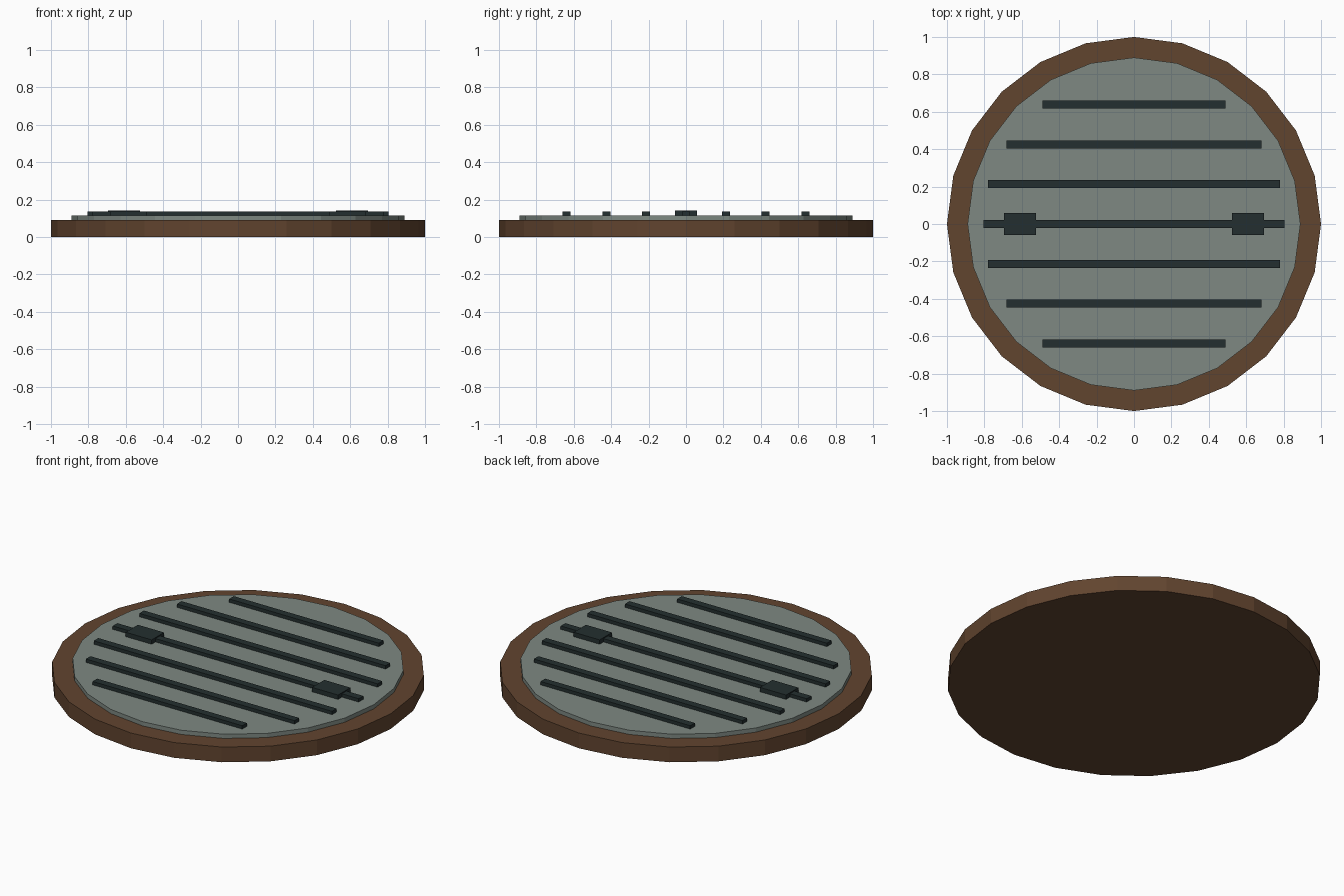
import bpy

cube = bpy.data.objects.get("Cube")
if cube:
    bpy.data.objects.remove(cube, do_unlink=True)


def material(name, rgb):
    mat = bpy.data.materials.new(name)
    mat.use_nodes = True
    mat.diffuse_color = (*rgb, 1)
    mat.node_tree.nodes["Principled BSDF"].inputs["Base Color"].default_value = (*rgb, 1)
    return mat


brown = material("rusty brown", (0.12, 0.058, 0.028))
grey = material("grey green metal", (0.21, 0.25, 0.225))
dark = material("dark iron", (0.017, 0.028, 0.029))


def finish(name, mat):
    obj = bpy.context.object
    obj.name = name
    obj.data.materials.append(mat)
    return obj


def disc(name, radius, bottom, top, mat):
    bpy.ops.mesh.primitive_cylinder_add(vertices=24, radius=radius, depth=top - bottom,
                                        location=(0, 0, (bottom + top) / 2))
    return finish(name, mat)


def block(name, x, y, width, depth, bottom, top, mat):
    bpy.ops.mesh.primitive_cube_add(size=1, location=(x, y, (bottom + top) / 2))
    bpy.context.object.scale = (width, depth, top - bottom)
    bpy.ops.object.transform_apply(location=False, rotation=False, scale=True)
    return finish(name, mat)


# Outer rim and raised cover plate
RIM_TOP, PLATE_TOP = 0.09, 0.115
disc("rim", 1.0, 0, RIM_TOP, brown)
disc("cover_plate", 0.89, RIM_TOP, PLATE_TOP, grey)

# Parallel raised bars, shorter towards the edge
for row, half_length in enumerate((0.805, 0.78, 0.683, 0.49)):
    for side in ((1, -1) if row else (1,)):
        end = "" if not row else "_back" if side > 0 else "_front"
        block(f"bar_{row}{end}", 0, side * row * 0.213, half_length * 2, 0.043,
              PLATE_TOP, 0.135, dark)

# Lifting pads on the middle bar
for side, label in ((1, "left"), (-1, "right")):
    block(f"lifting_pad_{label}", side * 0.61, 0, 0.17, 0.115, PLATE_TOP, 0.141, dark)
